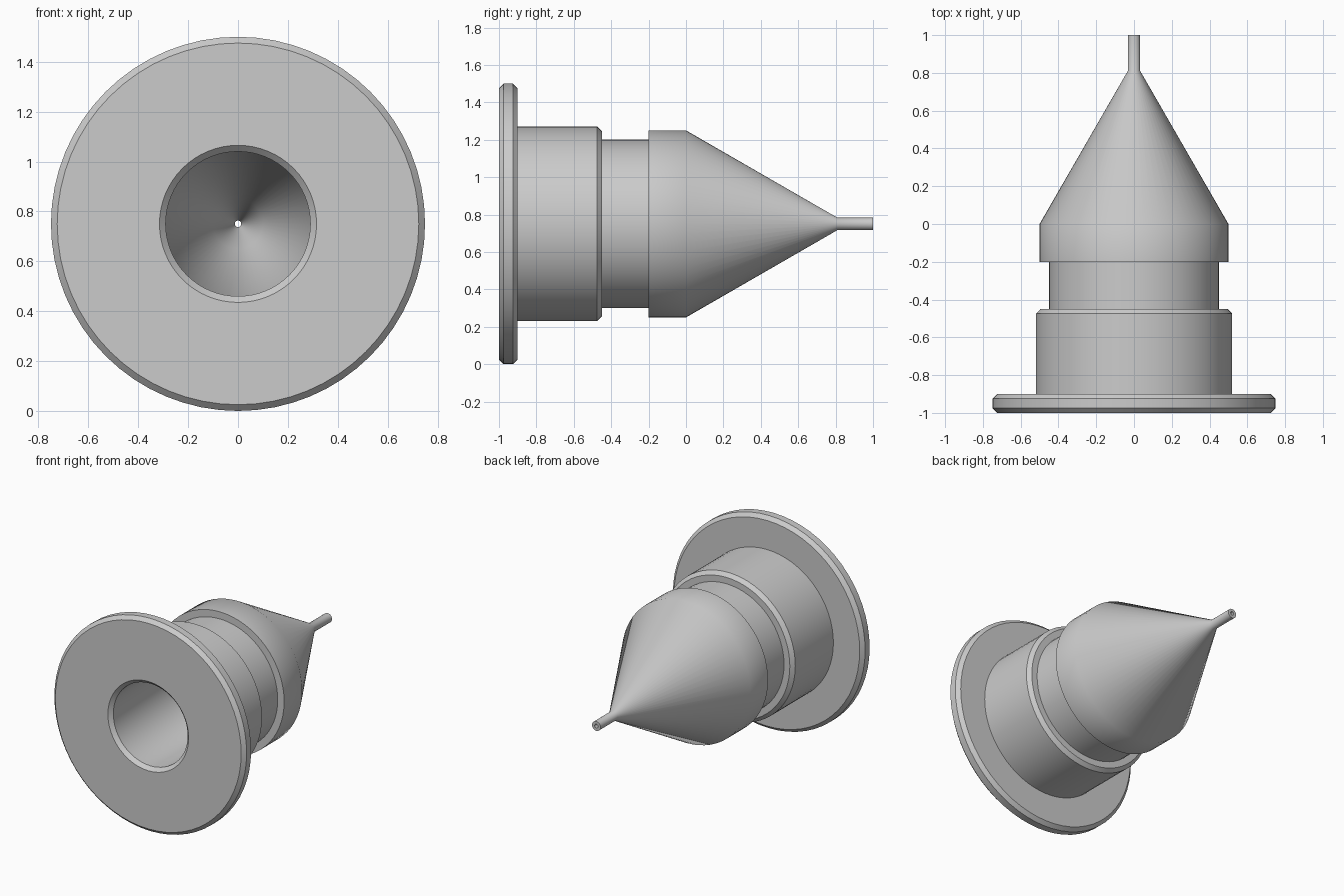
import bpy, bmesh, math

SEGMENTS = 64
AXIS_Z = 0.75

cube = bpy.data.objects.get("Cube")
if cube:
    bpy.data.objects.remove(cube, do_unlink=True)

grey = bpy.data.materials.new("plain_grey")
grey.use_nodes = True
colour = (0.6, 0.6, 0.6, 1)
grey.diffuse_color = colour
grey.node_tree.nodes["Principled BSDF"].inputs["Base Color"].default_value = colour


def lathe(name, profile):
    """Spin (y, radius) points about the y axis; surfaces face left of the path."""
    bm = bmesh.new()
    rings = []
    for y, r in profile:
        angles = [math.tau * i / SEGMENTS for i in range(SEGMENTS)]
        rings.append([bm.verts.new((r * math.sin(a), y, AXIS_Z + r * math.cos(a)))
                      for a in angles])
    for a, b in zip(rings, rings[1:]):
        for i in range(SEGMENTS):
            j = (i + 1) % SEGMENTS
            bm.faces.new((a[i], b[i], b[j], a[j]))
    mesh = bpy.data.meshes.new(name)
    bm.to_mesh(mesh)
    bm.free()
    mesh.materials.append(grey)
    obj = bpy.data.objects.new(name, mesh)
    bpy.context.collection.objects.link(obj)
    bpy.ops.object.select_all(action="DESELECT")
    obj.select_set(True)
    bpy.context.view_layer.objects.active = obj
    bpy.ops.object.shade_smooth_by_angle(angle=math.radians(35))
    return obj


# Wide chamfered flange around the mouth
lathe("flange", [(-1, 0.315), (-1, 0.725), (-0.975, 0.75), (-0.925, 0.75),
                 (-0.9, 0.725), (-0.9, 0.52)])

# Sleeve with a chamfered rear edge
lathe("sleeve", [(-0.9, 0.52), (-0.475, 0.52), (-0.45, 0.495), (-0.45, 0.45)])

# Narrow neck
lathe("neck", [(-0.45, 0.45), (-0.2, 0.45)])

# Cylindrical shoulder, cone and thin outlet tube
lathe("cone_head", [(-0.2, 0.45), (-0.2, 0.5), (0, 0.5), (0.81, 0.033),
                    (1, 0.033), (1, 0.013)])

# Inner channel from the outlet back to the chamfered mouth
lathe("bore", [(1, 0.013), (0.78, 0.013), (0.6, 0.1), (0, 0.29),
               (-0.975, 0.29), (-1, 0.315)])
